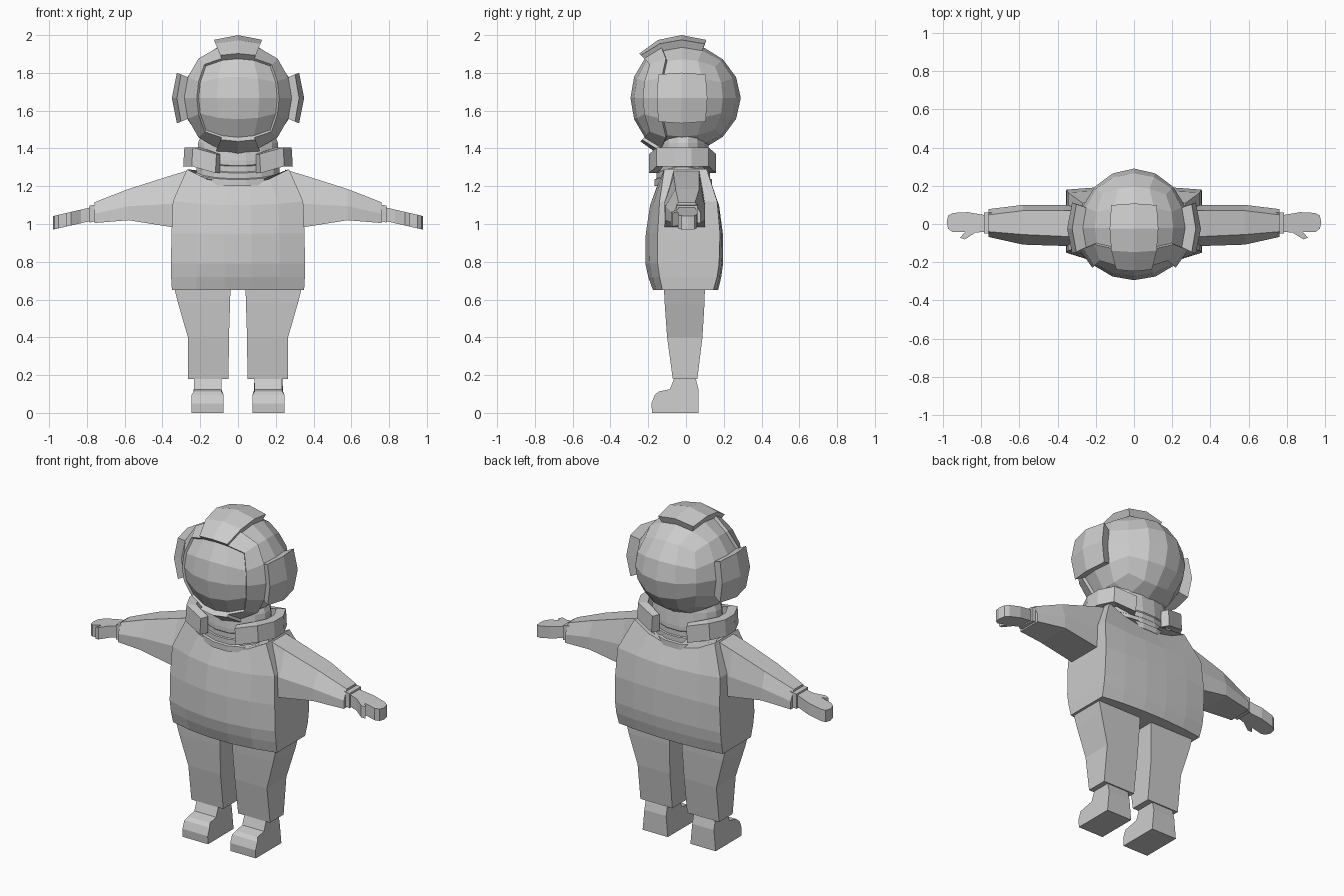
import bpy, bmesh, math
from mathutils import Vector

if "Cube" in bpy.data.objects:
    bpy.data.objects.remove(bpy.data.objects["Cube"])

GREY = bpy.data.materials.new("suit grey")
GREY.diffuse_color = (0.6, 0.6, 0.6, 1)
GREY.use_nodes = True
GREY.node_tree.nodes["Principled BSDF"].inputs["Base Color"].default_value = GREY.diffuse_color
CENTRE = Vector((0, 0, 1.667))


def finish(name, bm):
    bmesh.ops.recalc_face_normals(bm, faces=bm.faces)
    me = bpy.data.meshes.new(name)
    bm.to_mesh(me)
    bm.free()
    me.materials.append(GREY)
    ob = bpy.data.objects.new(name, me)
    bpy.context.collection.objects.link(ob)
    return ob


def loft(name, loops):
    """Skin closed loops of equal length and cap both ends."""
    bm = bmesh.new()
    rows = [[bm.verts.new(p) for p in loop] for loop in loops]
    n = len(rows[0])
    for a, b in zip(rows, rows[1:]):
        for i in range(n):
            j = (i + 1) % n
            bm.faces.new((a[i], a[j], b[j], b[i]))
    bm.faces.new(rows[0][::-1])
    bm.faces.new(rows[-1])
    return finish(name, bm)


def both_sides(name, loops):
    for side, s in (("right", 1), ("left", -1)):
        loft(side + "_" + name, [[(s * x, y, z) for x, y, z in lp] for lp in loops])


def shell(name, keep, r0, r1):
    """Block of a cube-sphere: cells picked by keep(), from radius r0 to r1."""
    bm = bmesh.new()
    bmesh.ops.create_cube(bm, size=2)
    bmesh.ops.subdivide_edges(bm, edges=bm.edges[:], cuts=3, use_grid_fill=True)
    drop = [f for f in bm.faces if not keep(*f.calc_center_median())]
    bmesh.ops.delete(bm, geom=drop, context='FACES')
    for v in bm.verts:
        v.co = Vector([math.tan(c * math.pi / 4) for c in v.co]).normalized()
    outer = set()
    if r0:
        inner = bm.verts[:]
        ext = bmesh.ops.extrude_face_region(bm, geom=bm.faces[:], use_keep_orig=True)
        outer = {g for g in ext["geom"] if isinstance(g, bmesh.types.BMVert)}
    for v in bm.verts:
        d = v.co.copy()
        d.y -= 0.07 * (1 - d.y * d.y)
        v.co = CENTRE + d * (r1 if (not r0 or v in outer) else r0)
    return finish(name, bm)


# Helmet: globe with visor, rim, ear pads, crown and chin blocks
shell("helmet_globe", lambda x, y, z: True, 0, 0.29)
shell("visor", lambda x, y, z: y < -0.99, 0.27, 0.294)
shell("visor_rim", lambda x, y, z: -0.99 < y < -0.5, 0.27, 0.308)
shell("right_ear_pad", lambda x, y, z: x > 0.99 and abs(y) < 0.5 and abs(z) < 0.5, 0.27, 0.35)
shell("left_ear_pad", lambda x, y, z: x < -0.99 and abs(y) < 0.5 and abs(z) < 0.5, 0.27, 0.35)
shell("crown_block", lambda x, y, z: z > 0.99 and abs(x) < 0.5 and y < 0.5, 0.27, 0.333)
shell("chin_block", lambda x, y, z: z < -0.99 and abs(x) < 0.5 and y < -0.5, 0.27, 0.325)

# Neck: stepped rings drooping at front and back
rings = []
for z, rx, ry in ((1.24, .24, .155), (1.275, .235, .155), (1.28, .225, .145), (1.31, .225, .145),
                  (1.315, .215, .14), (1.345, .215, .14), (1.35, .22, .145), (1.375, .22, .145),
                  (1.43, .215, .135), (1.47, .2, .13)):
    loop = []
    for i in range(16):
        a = math.tau * (i + 0.5) / 16
        droop = 0.04 * abs(math.sin(a)) if z < 1.4 else 0
        loop.append((rx * math.cos(a), ry * math.sin(a) - 0.015, z - droop))
    rings.append(loop)
loft("neck", rings)

# Collar: one C-shaped pad on each side
pad = []
for x, y, dz in ((.12, -.195, -.035), (.245, -.155, 0), (.29, -.06, 0),
                 (.29, .03, 0), (.245, .12, 0), (.12, .16, -.035)):
    ix, iy = x * 0.8, (y + .015) * 0.75 - .015
    pad.append([(x, y, 1.305 + dz), (x - .006, y, 1.405 + dz),
                (ix, iy, 1.405 + dz), (ix, iy, 1.305 + dz)])
both_sides("collar_pad", pad)

# Torso: flat sides, gently bowed front and back
levels = []  # height, half width, front corner, front, back corner, back, neckline dip
for z, w, fc, f, bc, b, dip in (
        (.65, .35, -.125, -.175, .145, .17, 0), (.72, .354, -.14, -.20, .165, .187, 0),
        (.79, .355, -.15, -.215, .175, .196, 0), (.95, .352, -.15, -.213, .18, .195, 0),
        (1.12, .345, -.14, -.19, .165, .175, .02), (1.29, .27, -.115, -.15, .11, .13, .08)):
    front = [(t * w, fc + (f - fc) * k, z - dip * k)
             for t, k in ((-1, 0), (-.62, .65), (-.2, 1), (.2, 1), (.62, .65), (1, 0))]
    back = [(t * w, bc + (b - bc) * k, z - dip * k)
            for t, k in ((1, 0), (.62, .65), (.2, 1), (-.2, 1), (-.62, .65), (-1, 0))]
    levels.append(front + back)
loft("torso", levels)

# Sleeves: x, bottom z, top z, lower front y, upper front y, back y
sleeve = []
for x, zb, zt, f, tf, b in ((.25, .985, 1.288, -.115, -.065, .10), (.36, .985, 1.255, -.115, -.065, .10),
                            (.58, 1.02, 1.185, -.108, -.055, .10), (.76, 1.005, 1.115, -.068, -.04, .078)):
    zm = zb + (zt - zb) * 0.45
    sleeve.append([(x, f, zb), (x, f, zm), (x, tf, zt), (x, b - .03, zt), (x, b, zm), (x, b, zb)])
both_sides("sleeve", sleeve)

# Cuffs
both_sides("cuff", [[(x, -.05, z0), (x, -.05, z1), (x, .06, z1), (x, .06, z0)]
                    for x, z0, z1 in ((.74, 1.018, 1.105), (.785, 1.008, 1.098))])

# Mittens: plan outline with thumb, sloping down outwards
mitten = [(.77, -.04), (.83, -.045), (.885, -.08), (.91, -.072), (.885, -.043), (.95, -.042),
          (.972, -.025), (.98, .01), (.972, .045), (.945, .058), (.87, .062), (.77, .045)]
both_sides("mitten", [[(x, y, 1.052 - (x - .78) * 0.23 + h) for x, y in mitten]
                      for h in (-.036, .036)])

# Trouser legs: z, inner x, outer x, front y, back y
both_sides("trouser_leg", [[(i, f, z), (o, f, z), (o, b, z), (i, b, z)] for z, i, o, f, b in (
    (.18, .05, .265, -.07, .06), (.40, .048, .265, -.10, .087),
    (.58, .042, .317, -.113, .098), (.66, .04, .337, -.117, .10))])

# Boots: side profile with slightly drawn-in edges
boot = [(-.18, 0), (-.183, .05), (-.165, .095), (-.145, .113), (-.085, .125), (-.06, .19),
        (.05, .19), (.066, .125), (.066, 0)]
slices = []
for base, sgn in ((.076, 1), (.246, -1)):
    slices.append([(base + sgn * (.012 if z > .11 else 0), y, z) for y, z in boot])
both_sides("boot", slices)
